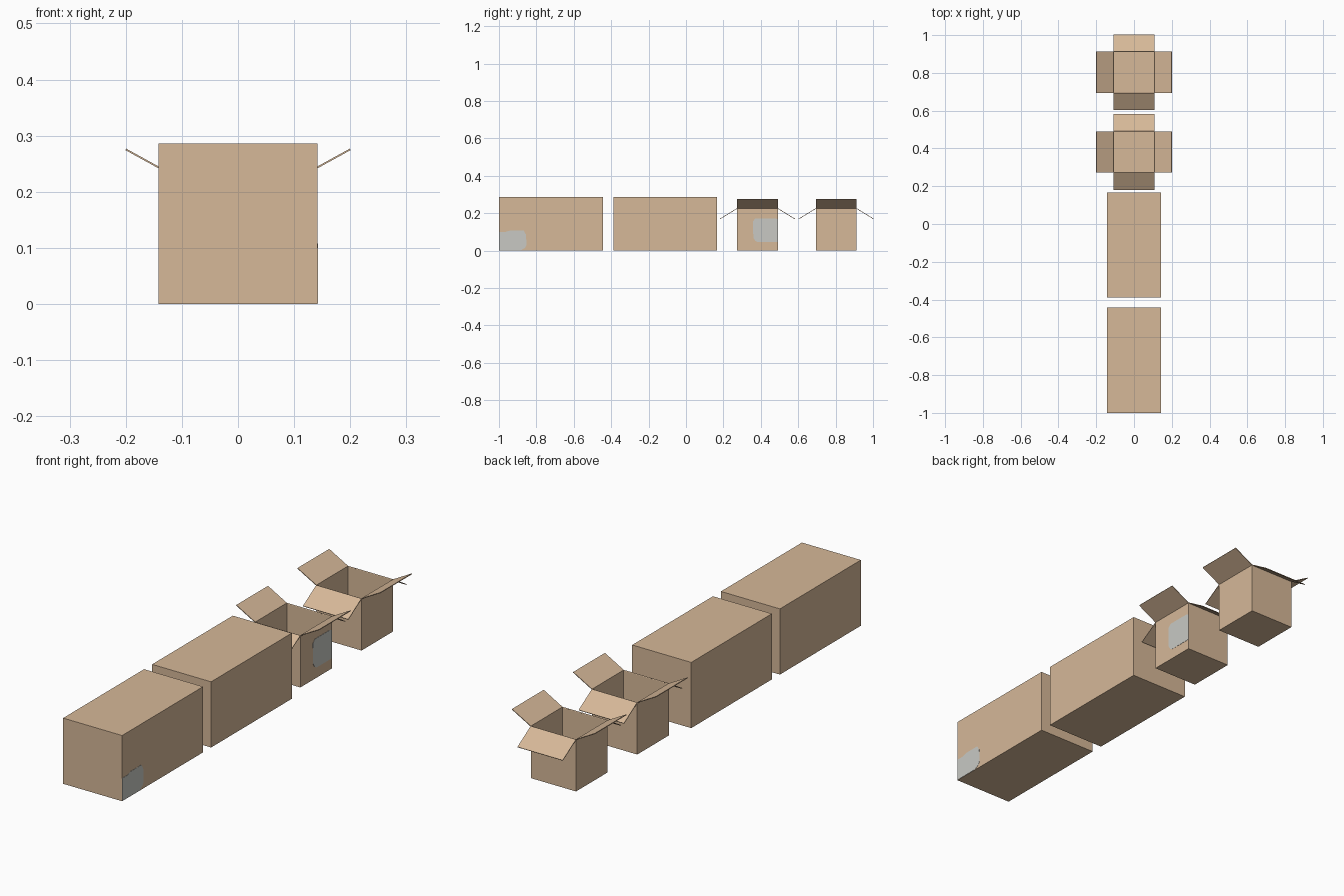
import bpy, bmesh, math
from mathutils import Matrix, Vector

if "Cube" in bpy.data.objects:
    bpy.data.objects.remove(bpy.data.objects["Cube"])


def material(name, srgb):
    m = bpy.data.materials.new(name)
    lin = [((c / 255 + 0.055) / 1.055) ** 2.4 for c in srgb]
    m.diffuse_color = (*lin, 1)
    m.use_nodes = True
    m.node_tree.nodes["Principled BSDF"].inputs["Base Color"].default_value = m.diffuse_color
    return m


CARD = material("cardboard", (214, 184, 152))
TAPE = material("grey tape", (200, 201, 196))


def finish(name, bm, mat):
    bmesh.ops.recalc_face_normals(bm, faces=bm.faces)
    me = bpy.data.meshes.new(name)
    bm.to_mesh(me)
    bm.free()
    me.materials.append(mat)
    ob = bpy.data.objects.new(name, me)
    bpy.context.collection.objects.link(ob)
    return ob


def cube(matrix):
    bm = bmesh.new()
    bmesh.ops.create_cube(bm, size=1, matrix=matrix)
    return bm


def closed_box(name, y0, y1, half, h):
    finish(name, cube(Matrix.Translation((0, (y0 + y1) / 2, h / 2))
                      @ Matrix.Diagonal((2 * half, y1 - y0, h, 1))), CARD)


def open_box(name, yc, half=0.109, h=0.227, t=0.003):
    # hollow body: inset the top and push it down to the floor
    bm = cube(Matrix.Translation((0, yc, h / 2))
              @ Matrix.Diagonal((2 * half, 2 * half, h, 1)))
    top = max(bm.faces, key=lambda f: f.calc_center_median().z)
    bmesh.ops.inset_individual(bm, faces=[top], thickness=t)
    for v in top.verts:
        v.co.z = t
    finish(name + "_body", bm, CARD)
    # four flaps: the side pair tilts up, the front and back pair hangs down
    for i, side in enumerate(("right", "back", "left", "front")):
        rise = 0.05 if i % 2 == 0 else -0.056
        run = 0.2 - half
        bm = cube(Matrix.Translation((0, yc, 0))
                  @ Matrix.Rotation(i * math.pi / 2, 4, 'Z')
                  @ Matrix.Translation((half, 0, h - t / 2))
                  @ Matrix.Rotation(-math.atan2(rise, run), 4, 'Y')
                  @ Matrix.Diagonal((math.hypot(run, rise), 2 * half, t, 1))
                  @ Matrix.Translation((0.5, 0, 0)))
        finish(f"{name}_{side}_flap", bm, CARD)


def tape(name, x, outline):
    # thin plate on a right-hand wall, outline in (y, z)
    bm = bmesh.new()
    f = bm.faces.new([bm.verts.new((x - 0.0005, y, z)) for y, z in outline])
    r = bmesh.ops.extrude_face_region(bm, geom=[f])
    bmesh.ops.translate(bm, vec=Vector((0.0015, 0, 0)),
                        verts=[v for v in r["geom"] if isinstance(v, bmesh.types.BMVert)])
    finish(name, bm, TAPE)


closed_box("front_closed_box", -1.0, -0.443, 0.142, 0.286)
closed_box("second_closed_box", -0.388, 0.167, 0.142, 0.286)
open_box("first_open_box", 0.382)
open_box("last_open_box", 0.803)

# worn tape patches
tape("closed_box_tape", 0.142,
     [(-1, 0.001), (-0.885, 0.001), (-0.86, 0.015), (-0.853, 0.03), (-0.855, 0.085),
      (-0.868, 0.108), (-0.94, 0.108), (-0.965, 0.1), (-1, 0.1)])
tape("open_box_tape", 0.109,
     [(0.385, 0.045), (0.491, 0.045), (0.491, 0.168), (0.475, 0.173), (0.372, 0.173),
      (0.358, 0.158), (0.36, 0.07), (0.37, 0.052)])
